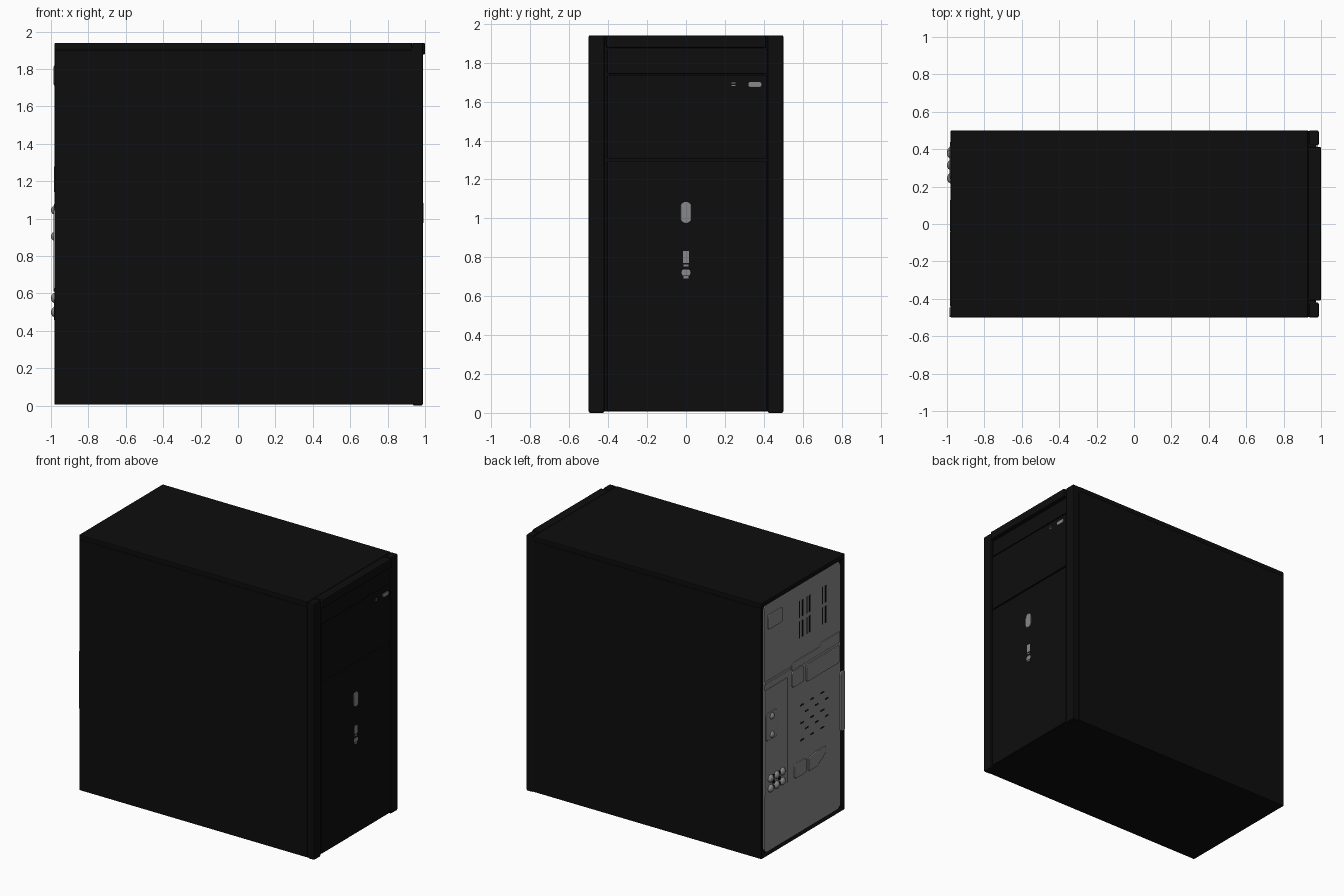
import bpy, bmesh, math

if "Cube" in bpy.data.objects:
    bpy.data.objects.remove(bpy.data.objects["Cube"])

def material(name, v):
    m = bpy.data.materials.new(name)
    m.diffuse_color = (v, v, v, 1)
    m.use_nodes = True
    m.node_tree.nodes["Principled BSDF"].inputs["Base Color"].default_value = m.diffuse_color
    return m

BLACK = material("case_black", 0.004)
GREY = material("metal_grey", 0.25)

def rect(y0, y1, z0, z1, r=0.0, n=4):
    """Rounded rectangle outline in the y-z plane."""
    if r <= 0:
        return [(y0, z0), (y1, z0), (y1, z1), (y0, z1)]
    pts = []
    for cy, cz, a in ((y1 - r, z1 - r, 0), (y0 + r, z1 - r, 90),
                      (y0 + r, z0 + r, 180), (y1 - r, z0 + r, 270)):
        for i in range(n + 1):
            t = math.radians(a + 90 * i / n)
            pts.append((cy + r * math.cos(t), cz + r * math.sin(t)))
    return pts

def prism(name, outlines, x0, x1, mat, bevel=0.0):
    """Extrude y-z outlines from x0 to x1 into one object."""
    bm = bmesh.new()
    for pts in outlines:
        a = [bm.verts.new((x0, y, z)) for y, z in pts]
        b = [bm.verts.new((x1, y, z)) for y, z in pts]
        bm.faces.new(a)
        bm.faces.new(b[::-1])
        for i in range(len(pts)):
            j = (i + 1) % len(pts)
            bm.faces.new((a[i], b[i], b[j], a[j]))
    bmesh.ops.recalc_face_normals(bm, faces=bm.faces)
    return finish(name, bm, mat, bevel)

def finish(name, bm, mat, bevel=0.0):
    me = bpy.data.meshes.new(name)
    bm.to_mesh(me)
    bm.free()
    me.materials.append(mat)
    ob = bpy.data.objects.new(name, me)
    bpy.context.collection.objects.link(ob)
    if bevel:
        md = ob.modifiers.new("bevel", 'BEVEL')
        md.width = bevel
        md.segments = 2
        md.limit_method = 'ANGLE'
    return ob

# main shell, with a shallow recess in the back face
bm = bmesh.new()
bmesh.ops.create_cube(bm, size=1)
for v in bm.verts:
    v.co = (-0.98 if v.co.x < 0 else 0.972, v.co.y * 0.994, 0.006 if v.co.z < 0 else 1.935)
back = min(bm.faces, key=lambda f: f.calc_center_median().x)
bmesh.ops.inset_region(bm, faces=[back], thickness=0.03)
for v in back.verts:
    v.co.x += 0.015
bmesh.ops.recalc_face_normals(bm, faces=bm.faces)
finish("shell", bm, BLACK)

# side covers and top cover
for s, label in ((1, "left"), (-1, "right")):
    y = sorted((s * 0.49, s * 0.5))
    prism("side_cover_" + label, [rect(*y, 0.006, 1.9)], -0.98, 0.93, BLACK, 0.003)
    y = sorted((s * 0.42, s * 0.5))
    prism("front_pillar_" + label, [rect(*y, 0.0, 1.94)], 0.935, 0.988, BLACK, 0.008)
prism("top_cover", [rect(-0.5, 0.5, 1.905, 1.94)], -0.98, 0.93, BLACK, 0.005)

# front bezel pieces
prism("front_lower_panel", [rect(-0.405, 0.415, 0.012, 1.296)], 0.96, 0.985, BLACK, 0.004)
prism("front_drive_cover", [rect(-0.405, 0.415, 1.304, 1.735)], 0.96, 0.985, BLACK, 0.004)
prism("front_drive_tray", [rect(-0.405, 0.415, 1.743, 1.868)], 0.96, 0.981, BLACK, 0.004)
prism("front_top_lip", [rect(-0.41, 0.412, 1.876, 1.94)], 0.93, 1.0, BLACK, 0.008)

# front buttons and lamps
prism("power_button", [rect(-0.028, 0.028, 0.975, 1.085, 0.024)], 0.97, 0.992, GREY, 0.004)
prism("reset_button", [rect(-0.016, 0.016, 0.77, 0.832, 0.004)], 0.97, 0.988, GREY)
prism("front_lamps", [rect(-0.012, 0.012, 0.752, 0.762),
                      rect(-0.022, 0.022, 0.705, 0.738, 0.012),
                      rect(-0.012, 0.012, 0.692, 0.703)], 0.97, 0.988, GREY)
prism("drive_button", [rect(0.32, 0.39, 1.675, 1.702, 0.012)], 0.97, 0.99, GREY, 0.002)
prism("drive_lamps", [rect(0.235, 0.255, z, z + 0.006) for z in (1.68, 1.692)],
      0.97, 0.987, GREY)

# back panel with clipped corners
prism("back_panel", [[(-0.455, 0.05), (-0.43, 0.03), (0.43, 0.03), (0.455, 0.06),
                      (0.455, 1.88), (0.43, 1.905), (-0.43, 1.905), (-0.455, 1.87)]],
      -0.974, -0.96, GREY)
P = -0.970

# power supply vents
prism("supply_vents", [rect(y - 0.007, y + 0.007, z, z + 0.125)
                       for y in (0.035, -0.005, -0.055, -0.09, -0.24, -0.28)
                       for z in (1.5, 1.655)], -0.976, P, BLACK)

# expansion slot vents, staggered dashes
dashes = []
for r, z in enumerate((0.985, 0.92, 0.85, 0.79, 0.72)):
    for c in range(3):
        y = -0.0 - 0.12 * c - (0.05 if r % 2 else 0)
        dashes.append(rect(y - 0.02, y + 0.02, z - 0.005, z + 0.005))
prism("expansion_vents", dashes, -0.976, P, BLACK)

# raised blocks on the back
prism("power_socket", [rect(0.24, 0.42, 1.71, 1.82, 0.02)], -0.986, P, GREY, 0.008)
prism("small_block", [rect(-0.01, 0.13, 1.16, 1.28, 0.02)], -0.985, P, GREY, 0.006)
prism("wide_block", [rect(-0.44, -0.04, 1.14, 1.27, 0.02)], -0.985, P, GREY, 0.006)
prism("raised_strip", [[(-0.445, 1.29), (0.13, 1.29), (0.13, 1.33), (0.1, 1.345),
                        (-0.2, 1.345), (-0.23, 1.37), (-0.445, 1.37)]], -0.98, P, GREY, 0.003)
prism("left_ridge", [rect(0.14, 0.45, 1.305, 1.325)], -0.98, P, GREY, 0.003)
prism("connector_shield", [rect(0.185, 0.45, 0.46, 1.26)], -0.977, P, GREY, 0.001)
prism("shield_seam", [rect(0.178, 0.185, 0.46, 1.26)], -0.9755, P, BLACK)
prism("lower_block", [rect(-0.04, 0.1, 0.46, 0.57, 0.02)], -0.985, P, GREY, 0.006)
prism("lower_socket", [[(-0.07, 0.455), (-0.17, 0.455), (-0.27, 0.52), (-0.27, 0.57),
                        (-0.17, 0.57), (-0.07, 0.555)]], -0.985, P, GREY, 0.006)
prism("side_handle", [rect(-0.498, -0.445, 0.61, 1.06, 0.02)], -0.987, P, GREY, 0.005)

# round ports
def domes(name, spots, r, depth):
    bm = bmesh.new()
    for y, z in spots:
        new = bmesh.ops.create_uvsphere(bm, u_segments=16, v_segments=8, radius=1)["verts"]
        for v in new:
            v.co = (-0.975 + v.co.x * depth, y + v.co.y * r, z + v.co.z * r)
    for f in bm.faces:
        f.smooth = True
    finish(name, bm, GREY)

prism("port_plate", [rect(0.31, 0.44, 0.87, 1.08, 0.02)], -0.984, P, GREY, 0.004)
domes("keyboard_ports", [(0.375, 1.045), (0.375, 0.905)], 0.026, 0.025)
domes("audio_jacks", [(y, z) for y in (0.385, 0.315, 0.245) for z in (0.5, 0.575)], 0.029, 0.025)
prism("jack_holes", [rect(y - 0.014, y + 0.014, z - 0.014, z + 0.014, 0.013)
                     for y in (0.35, 0.28) for z in (0.495, 0.5375, 0.58)], -0.981, P, BLACK)
